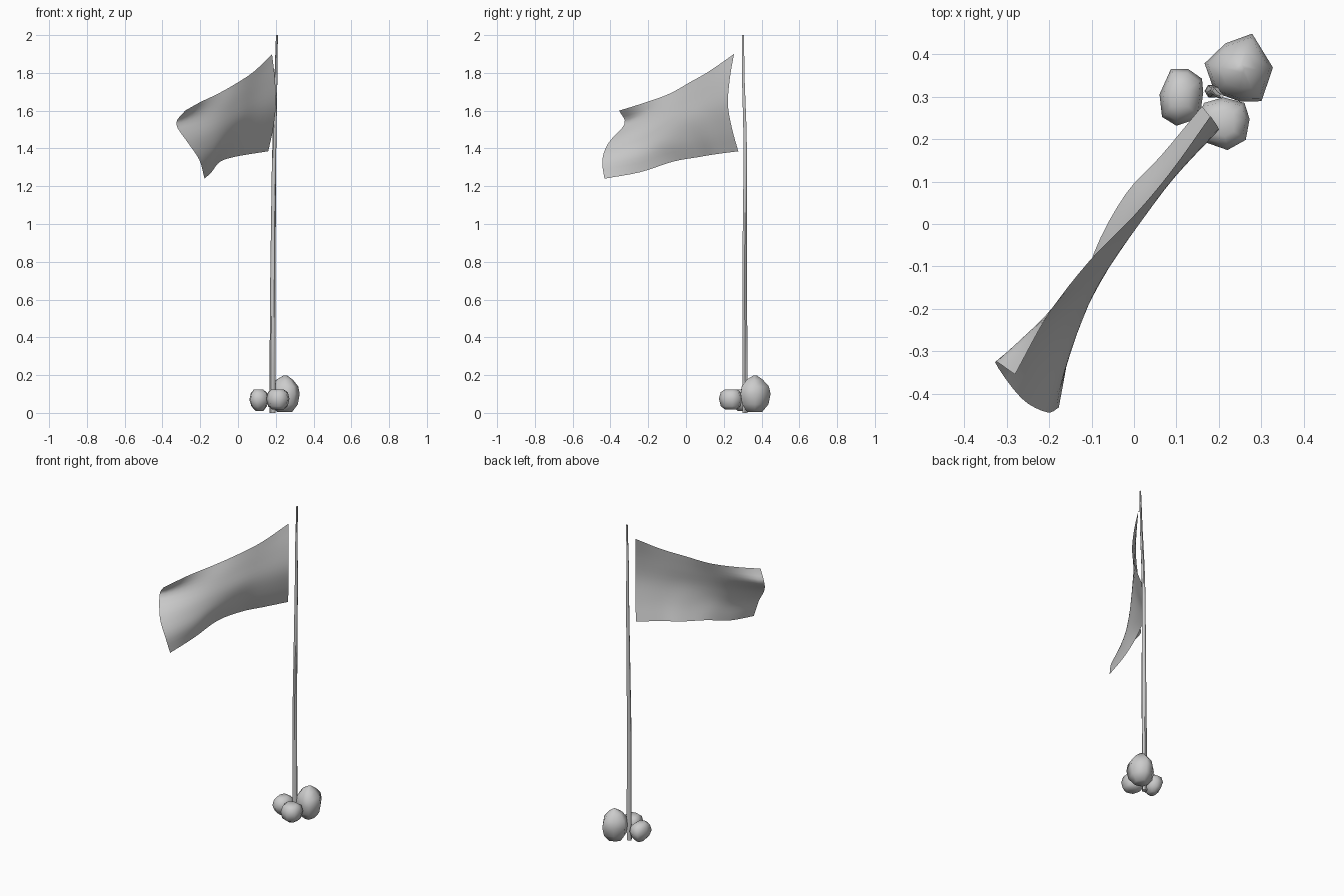
import bpy
import math
from mathutils import Vector

if "Cube" in bpy.data.objects:
    bpy.data.objects.remove(bpy.data.objects["Cube"])


def make(name, verts, faces, angle=180):
    mesh = bpy.data.meshes.new(name)
    mesh.from_pydata(verts, [], faces)
    mesh.update()
    ob = bpy.data.objects.new(name, mesh)
    bpy.context.collection.objects.link(ob)
    bpy.ops.object.select_all(action='DESELECT')
    ob.select_set(True)
    bpy.context.view_layer.objects.active = ob
    bpy.ops.object.shade_smooth_by_angle(angle=math.radians(angle))
    return ob


def loft(name, rings, angle):
    """Join equal-sized closed rings and cap both ends."""
    n = len(rings[0])
    verts = [p for r in rings for p in r]
    faces = [(k * n + i, k * n + (i + 1) % n, (k + 1) * n + (i + 1) % n, (k + 1) * n + i)
             for k in range(len(rings) - 1) for i in range(n)]
    faces += [tuple(range(n - 1, -1, -1)), tuple(range(len(verts) - n, len(verts)))]
    return make(name, verts, faces, angle)


# Slightly crooked tapering pole: x, y, z, radius
pole = [(.182, .313, 0, .016), (.183, .312, .25, .016), (.185, .31, .75, .014),
        (.190, .314, 1.3, .011), (.194, .312, 1.5, .010), (.200, .304, 1.75, .008),
        (.206, .302, 2.0, .005)]
loft("pole", [[(x + r * math.cos(a * math.pi / 3), y + r * math.sin(a * math.pi / 3), z)
               for a in range(6)] for x, y, z, r in pole], 60)


# Rocks: plan outline (counter-clockwise), then rings of (z, scale, twist)
def rock(name, outline, levels, peak):
    c = sum((Vector(p) for p in outline), Vector((0, 0))) / len(outline)
    rings = []
    for z, s in levels:
        t = max(0, (z - levels[-2][0]) / (levels[-1][0] - levels[-2][0]))
        o = c.lerp(Vector(peak), t)
        rings.append([(o.x + (p[0] - c.x) * s, o.y + (p[1] - c.y) * s, z) for p in outline])
    loft(name, rings, 180)


rock("large_rock", [(.166, .378), (.19, .31), (.25, .288), (.30, .289), (.327, .368),
                    (.278, .448), (.215, .425)],
     [(.005, .5), (.045, .87), (.10, 1), (.14, .9), (.175, .55), (.198, .12)], (.25, .365))
rock("left_rock", [(.06, .305), (.066, .252), (.10, .231), (.155, .25), (.163, .31),
                   (.16, .342), (.127, .365), (.087, .365)],
     [(.01, .4), (.035, .8), (.07, 1), (.105, .85), (.125, .45)], (.11, .30))
rock("front_rock", [(.15, .25), (.166, .193), (.22, .174), (.263, .198), (.272, .247),
                    (.26, .285), (.21, .298), (.165, .285)],
     [(.018, .5), (.035, .85), (.075, 1), (.11, .85), (.125, .5)], (.21, .24))

# Waving flag: five control rows from top to bottom, pole side to free end
rows = [
    [(.18, .254, 1.90), (.088, .125, 1.81), (0, .02, 1.75), (-.105, -.087, 1.69), (-.20, -.21, 1.645), (-.28, -.354, 1.60)],
    [(.195, .232, 1.77), (.09, .112, 1.70), (.005, .005, 1.65), (-.10, -.12, 1.60), (-.215, -.23, 1.56), (-.327, -.325, 1.53)],
    [(.20, .222, 1.63), (.095, .11, 1.585), (.012, 0, 1.55), (-.085, -.14, 1.50), (-.175, -.27, 1.46), (-.265, -.41, 1.43)],
    [(.185, .245, 1.50), (.085, .13, 1.475), (0, .025, 1.45), (-.08, -.13, 1.415), (-.135, -.26, 1.37), (-.205, -.443, 1.34)],
    [(.16, .277, 1.385), (.063, .16, 1.37), (-.02, .07, 1.355), (-.095, -.07, 1.33), (-.14, -.24, 1.275), (-.177, -.432, 1.24)],
]


def smooth(points, steps=4):
    """Catmull-Rom samples through the points."""
    p = [Vector(q) for q in points]
    p = [2 * p[0] - p[1]] + p + [2 * p[-1] - p[-2]]
    out = []
    for i in range(1, len(p) - 2):
        a, b, c, d = p[i - 1:i + 3]
        for k in range(steps):
            t = k / steps
            out.append(.5 * (2 * b + (c - a) * t + (2 * a - 5 * b + 4 * c - d) * t ** 2
                             + (3 * b - a - 3 * c + d) * t ** 3))
    return out + [p[-2]]


columns = [smooth(col) for col in zip(*[smooth(r) for r in rows])]
n = len(columns[0])
make("flag", [p for col in columns for p in col],
     [(i * n + j, i * n + j + 1, (i + 1) * n + j + 1, (i + 1) * n + j)
      for i in range(len(columns) - 1) for j in range(n - 1)])
